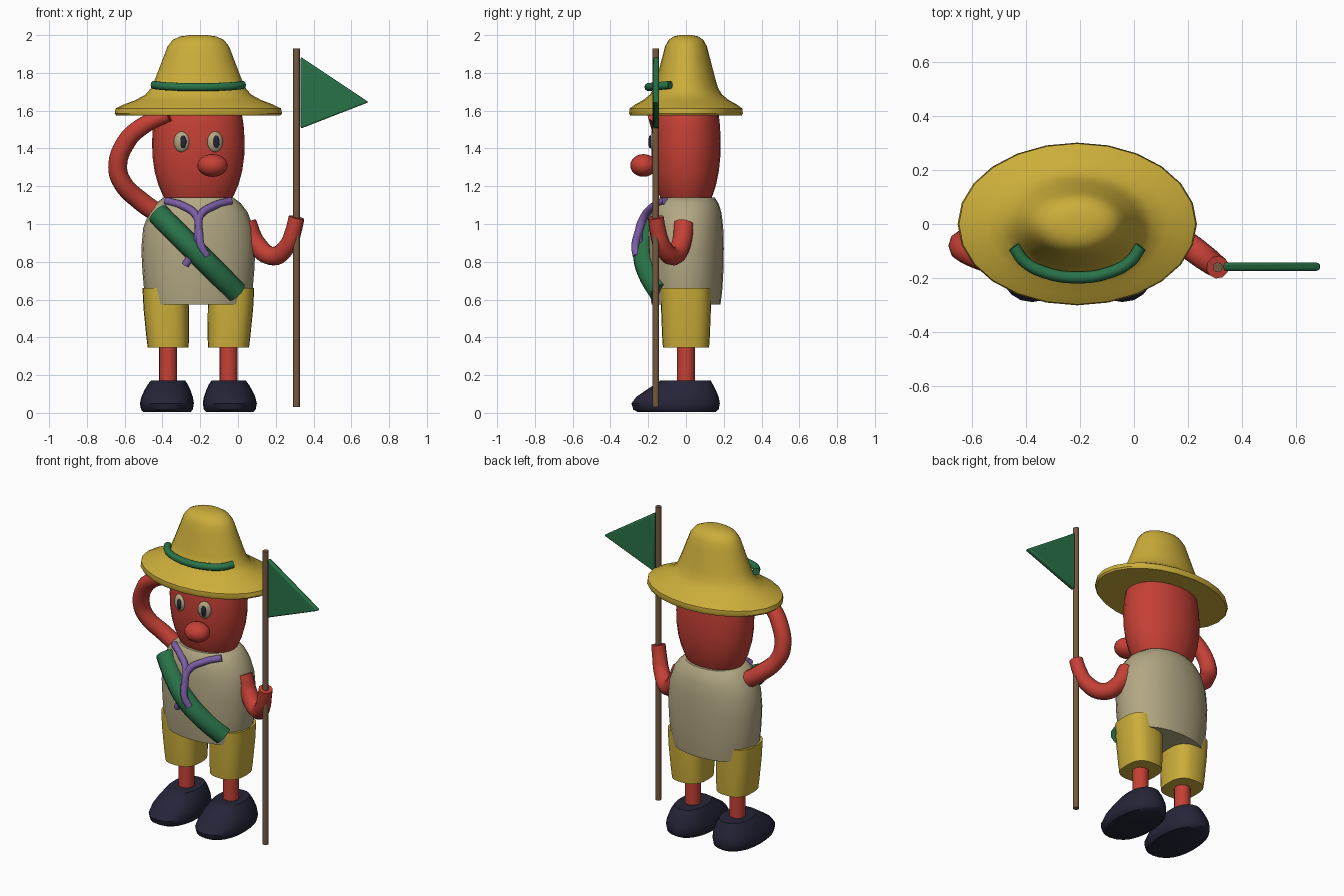
import bpy, bmesh, math

if "Cube" in bpy.data.objects:
    bpy.data.objects.remove(bpy.data.objects["Cube"])

CX = -0.21  # body centre line


def mat(name, r, g, b):
    m = bpy.data.materials.new(name)
    m.diffuse_color = (r, g, b, 1)
    m.use_nodes = True
    m.node_tree.nodes["Principled BSDF"].inputs["Base Color"].default_value = m.diffuse_color
    return m


RED = mat("red skin", 0.56, 0.052, 0.036)
YELLOW = mat("straw yellow", 0.60, 0.42, 0.042)
TAN = mat("tan cloth", 0.45, 0.39, 0.23)
GREEN = mat("green cloth", 0.022, 0.17, 0.066)
NAVY = mat("dark navy", 0.018, 0.018, 0.04)
PURPLE = mat("purple cord", 0.20, 0.11, 0.38)
BROWN = mat("brown wood", 0.18, 0.10, 0.05)


def finish(name, bm, material, angle=40):
    bmesh.ops.recalc_face_normals(bm, faces=bm.faces)
    me = bpy.data.meshes.new(name)
    bm.to_mesh(me)
    bm.free()
    me.materials.append(material)
    ob = bpy.data.objects.new(name, me)
    bpy.context.collection.objects.link(ob)
    bpy.ops.object.select_all(action='DESELECT')
    ob.select_set(True)
    bpy.context.view_layer.objects.active = ob
    bpy.ops.object.shade_smooth_by_angle(angle=math.radians(angle))
    return ob


def loft(name, rings, material, power=2.0, seg=24, angle=40):
    """Stack of (super)elliptic rings: (z, centre x, centre y, half x, half y)."""
    bm = bmesh.new()
    loops = []
    for z, cx, cy, hx, hy in rings:
        loop = []
        for i in range(seg):
            a = 2 * math.pi * i / seg
            c, s = math.cos(a), math.sin(a)
            x = math.copysign(abs(c) ** (2 / power), c)
            y = math.copysign(abs(s) ** (2 / power), s)
            loop.append(bm.verts.new((cx + hx * x, cy + hy * y, z)))
        loops.append(loop)
    for a, b in zip(loops, loops[1:]):
        for i in range(seg):
            j = (i + 1) % seg
            bm.faces.new((a[i], a[j], b[j], b[i]))
    bm.faces.new(loops[0][::-1])
    bm.faces.new(loops[-1])
    return finish(name, bm, material, angle)


def tube(name, points, radius, material, taper=None):
    cu = bpy.data.curves.new(name, 'CURVE')
    cu.dimensions = '3D'
    cu.bevel_depth = radius
    cu.bevel_resolution = 3
    cu.resolution_u = 6
    cu.use_fill_caps = True
    sp = cu.splines.new('BEZIER')
    sp.bezier_points.add(len(points) - 1)
    for i, (bp, p) in enumerate(zip(sp.bezier_points, points)):
        bp.co = p
        bp.handle_left_type = bp.handle_right_type = 'AUTO'
        bp.radius = taper[i] if taper else 1
    cu.materials.append(material)
    ob = bpy.data.objects.new(name, cu)
    bpy.context.collection.objects.link(ob)
    return ob


def ball(name, centre, size, material, turn=0):
    bm = bmesh.new()
    bmesh.ops.create_uvsphere(bm, u_segments=20, v_segments=12, radius=1)
    bmesh.ops.scale(bm, vec=size, verts=bm.verts)
    ob = finish(name, bm, material, 60)
    ob.location = centre
    ob.rotation_euler.z = turn
    return ob


# Hat with wide oval brim
hat = [(1.575, .435), (1.585, .443), (1.612, .438), (1.635, .39), (1.655, .335),
       (1.685, .28), (1.72, .25), (1.77, .228), (1.83, .205), (1.89, .182),
       (1.94, .163), (1.975, .135), (1.993, .095), (2.0, .045)]
loft("hat", [(z, CX, 0, r, r * .68) for z, r in hat], YELLOW)

# Band across the front of the hat
arc = [math.radians(d) for d in (-80, -55, -28, 0, 28, 55, 80)]
tube("hat_band", [(CX + .235 * math.sin(a) / math.sin(arc[-1]),
                   -.06 - .138 * math.cos(a), 1.725 + .014 * (1 - math.cos(a)))
                  for a in arc], .022, GREEN)

# Head and torso
head = [(1.12, .17), (1.16, .192), (1.21, .213), (1.28, .232), (1.36, .243),
        (1.44, .245), (1.52, .240), (1.60, .228), (1.66, .19)]
loft("head", [(z, CX, 0, r, r * .75) for z, r in head], RED, 2.1)
torso = [(.575, .272, .183), (.65, .287, .192), (.75, .296, .198), (.87, .302, .2),
         (.98, .292, .197), (1.06, .262, .188), (1.11, .225, .172), (1.14, .185, .152)]
loft("torso", [(z, CX, 0, x, y) for z, x, y in torso], TAN, 2.15)

# Face
for side in (-1, 1):
    ex = CX + side * .088
    ball("eye", (ex, -.166, 1.435), (.043, .026, .055), TAN, side * .25)
    ball("pupil", (ex + .008, -.190, 1.435), (.017, .009, .034), NAVY, side * .2)
ball("nose", (-.135, -.225, 1.31), (.08, .07, .06), RED)

# Shorts, legs and shoes, mirrored about the centre line
for side in (-1, 1):
    lx = CX + side * .16
    loft("shorts_leg", [(.345, lx, 0, .108, .122), (.40, lx + side * .002, 0, .113, .126),
                        (.55, lx + side * .01, 0, .120, .132),
                        (.66, lx + side * .015, 0, .121, .133)], YELLOW, 2.7)
    loft("leg", [(.14, lx, 0, .048, .048), (.38, lx, 0, .048, .048)], RED, seg=16)
    sole = [(.004, -.050, .125, .205), (.018, -.053, .137, .226), (.05, -.055, .143, .234),
            (.085, -.045, .136, .218), (.12, -.027, .122, .185), (.15, -.012, .106, .155),
            (.172, -.002, .09, .132)]
    loft("shoe", [(z, lx - side * .12 * y, y, hx, hy) for z, y, hx, hy in sole],
         NAVY, 2.25)

# Saluting arm and arm holding the pole
tube("saluting_arm", [(-.40, .0, 1.04), (-.52, -.02, 1.125), (-.61, -.06, 1.215),
                      (-.637, -.08, 1.30), (-.595, -.11, 1.43), (-.51, -.14, 1.515),
                      (-.37, -.165, 1.58)], .05, RED, [1.05, 1.05, 1, 1, 1, .95, .8])
tube("pole_arm", [(.045, -.01, 1.0), (.095, -.025, .895), (.185, -.07, .83),
                  (.262, -.125, .885), (.295, -.15, .97), (.31, -.16, 1.035)],
     .05, RED, [1.1, 1.05, 1, .95, .88, .85])

# Rolled sash across the chest
tube("sash", [(-.425, -.135, 1.055), (-.32, -.195, .95), (-.215, -.222, .845),
              (-.11, -.195, .74), (-.01, -.135, .638)], .06, GREEN)

# Neck cords that meet on the chest
tube("left_cord", [(-.38, -.11, 1.122), (-.29, -.17, 1.095), (-.222, -.218, 1.045),
                   (-.205, -.25, .96), (-.197, -.268, .89), (-.165, -.262, .83)],
     .021, PURPLE)
tube("right_cord", [(-.04, -.11, 1.122), (-.13, -.17, 1.095), (-.20, -.218, 1.045),
                    (-.21, -.25, .96), (-.225, -.24, .87), (-.28, -.225, .782)],
     .021, PURPLE)

# Pole and pennant
loft("flag_pole", [(.03, .31, -.16, .018, .018), (1.93, .31, -.16, .018, .018)],
     BROWN, seg=12)
bm = bmesh.new()
tri = [(.332, 1.885), (.332, 1.505), (.692, 1.645)]
front = [bm.verts.new((x, -.174, z)) for x, z in tri]
back = [bm.verts.new((x, -.142, z)) for x, z in tri]
bm.faces.new(front)
bm.faces.new(back[::-1])
for i in range(3):
    j = (i + 1) % 3
    bm.faces.new((front[i], back[i], back[j], front[j]))
flag = finish("flag", bm, GREEN)
bev = flag.modifiers.new("soft edge", 'BEVEL')
bev.width = .009
bev.segments = 2
